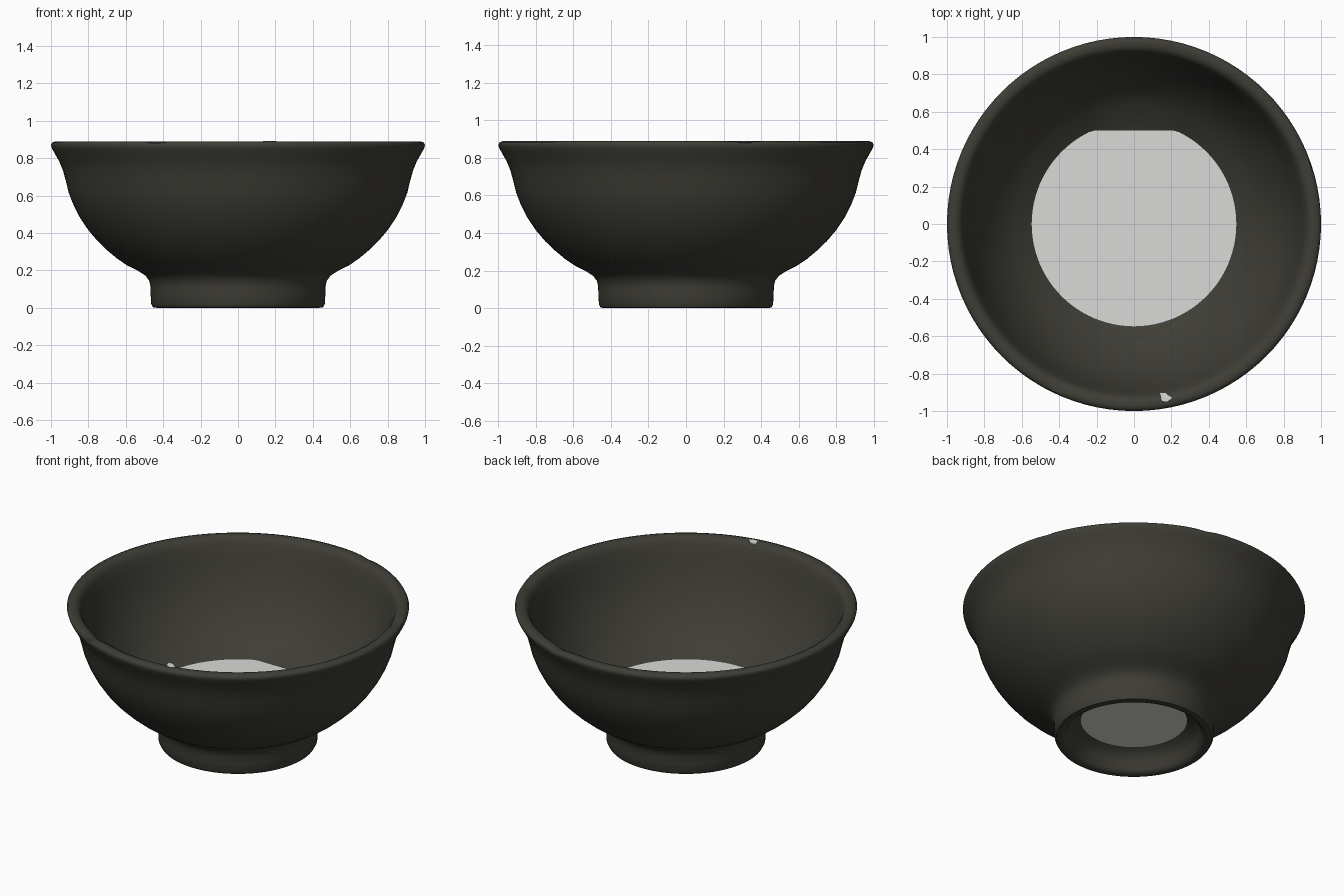
import bpy
import bmesh
from math import sin, cos, pi, radians, exp
from mathutils import Vector

cube = bpy.data.objects.get("Cube")
if cube:
    bpy.data.objects.remove(cube)

SEGMENTS = 96


def material(name, colour):
    mat = bpy.data.materials.new(name)
    mat.use_nodes = True
    mat.diffuse_color = (*colour, 1)
    mat.node_tree.nodes["Principled BSDF"].inputs["Base Color"].default_value = (*colour, 1)
    return mat


dark_glaze = material("dark olive glaze", (0.048, 0.046, 0.036))
pale_grey = material("pale grey", (0.7, 0.7, 0.68))


def finish(name, bm, mat, smooth=True):
    bmesh.ops.recalc_face_normals(bm, faces=bm.faces)
    mesh = bpy.data.meshes.new(name)
    bm.to_mesh(mesh)
    bm.free()
    mesh.materials.append(mat)
    obj = bpy.data.objects.new(name, mesh)
    bpy.context.collection.objects.link(obj)
    if smooth:
        bpy.ops.object.select_all(action="DESELECT")
        obj.select_set(True)
        bpy.context.view_layer.objects.active = obj
        bpy.ops.object.shade_smooth_by_angle(angle=radians(50))
    return obj


def ring(bm, r, z, y_limit=2):
    return [bm.verts.new((r * cos(a), min(r * sin(a), y_limit), z))
            for a in (2 * pi * i / SEGMENTS for i in range(SEGMENTS))]


# Floor disc: flattened slightly towards the back
FLOOR_R, FLOOR_Z, FLOOR_BACK = 0.547, 0.275, 0.5
RECESS_R, RECESS_Z = 0.31, 0.12

# Bowl wall: from the recess under the foot, up the outside, over the lip, down inside
profile = [
    (RECESS_R, RECESS_Z), (0.355, 0.1), (0.385, 0.06), (0.4, 0.02), (0.415, 0.004),
    (0.435, 0), (0.455, 0.003), (0.464, 0.02), (0.467, 0.07), (0.468, 0.115),
    (0.475, 0.145), (0.495, 0.172), (0.535, 0.198), (0.59, 0.225), (0.645, 0.262),
    (0.7, 0.308), (0.75, 0.356), (0.8, 0.415), (0.845, 0.482), (0.88, 0.55),
    (0.905, 0.615), (0.921, 0.68), (0.936, 0.735), (0.957, 0.785), (0.98, 0.825),
    (0.996, 0.855), (1.0, 0.87), (0.993, 0.884), (0.975, 0.89), (0.95, 0.889),
    (0.93, 0.878), (0.915, 0.85), (0.895, 0.78), (0.87, 0.69), (0.835, 0.6),
    (0.785, 0.505), (0.72, 0.415), (0.64, 0.335), (FLOOR_R, FLOOR_Z),
]
bm = bmesh.new()
rings = [ring(bm, r, z, FLOOR_BACK if i == len(profile) - 1 else 2)
         for i, (r, z) in enumerate(profile)]
for low, high in zip(rings, rings[1:]):
    for i in range(SEGMENTS):
        j = (i + 1) % SEGMENTS
        bm.faces.new((low[i], low[j], high[j], high[i]))

# Small worn nicks along the inner lip
for nick in (Vector((0.25, 0.92, 0.88)), Vector((0.89, 0.3, 0.88)), Vector((-0.42, -0.84, 0.88))):
    for v in bm.verts:
        d = (v.co - nick).length
        v.co.z -= 0.014 * exp(-(d / 0.05) ** 2)
bowl = finish("bowl_wall", bm, dark_glaze)
# Make sure the open shell faces outward
outer = max(bowl.data.polygons, key=lambda p: p.center.xy.length)
if outer.normal.xy.dot(outer.center.xy) < 0:
    bowl.data.flip_normals()

# Pale floor inside the bowl
bm = bmesh.new()
bm.faces.new(ring(bm, FLOOR_R, FLOOR_Z, FLOOR_BACK))
finish("inner_floor", bm, pale_grey, False)

# Pale base inside the foot ring, facing down
bm = bmesh.new()
bm.faces.new(list(reversed(ring(bm, RECESS_R, RECESS_Z))))
base = finish("foot_recess", bm, pale_grey, False)

for name, up in (("inner_floor", 1), ("foot_recess", -1)):
    mesh = bpy.data.objects[name].data
    if mesh.polygons[0].normal.z * up < 0:
        mesh.flip_normals()

# Small pale chip on the front lip
bm = bmesh.new()
outline = [(-0.035, 0.02), (-0.02, -0.025), (0.005, -0.03), (0.035, -0.01), (0.015, 0.005), (0, 0.02)]
chip = bm.faces.new([bm.verts.new((0.17 + x, -0.92 + y, 0.884)) for x, y in outline])
top = bmesh.ops.extrude_face_region(bm, geom=[chip])
for v in top["geom"]:
    if isinstance(v, bmesh.types.BMVert):
        v.co.z += 0.007
finish("lip_chip", bm, pale_grey, False)
